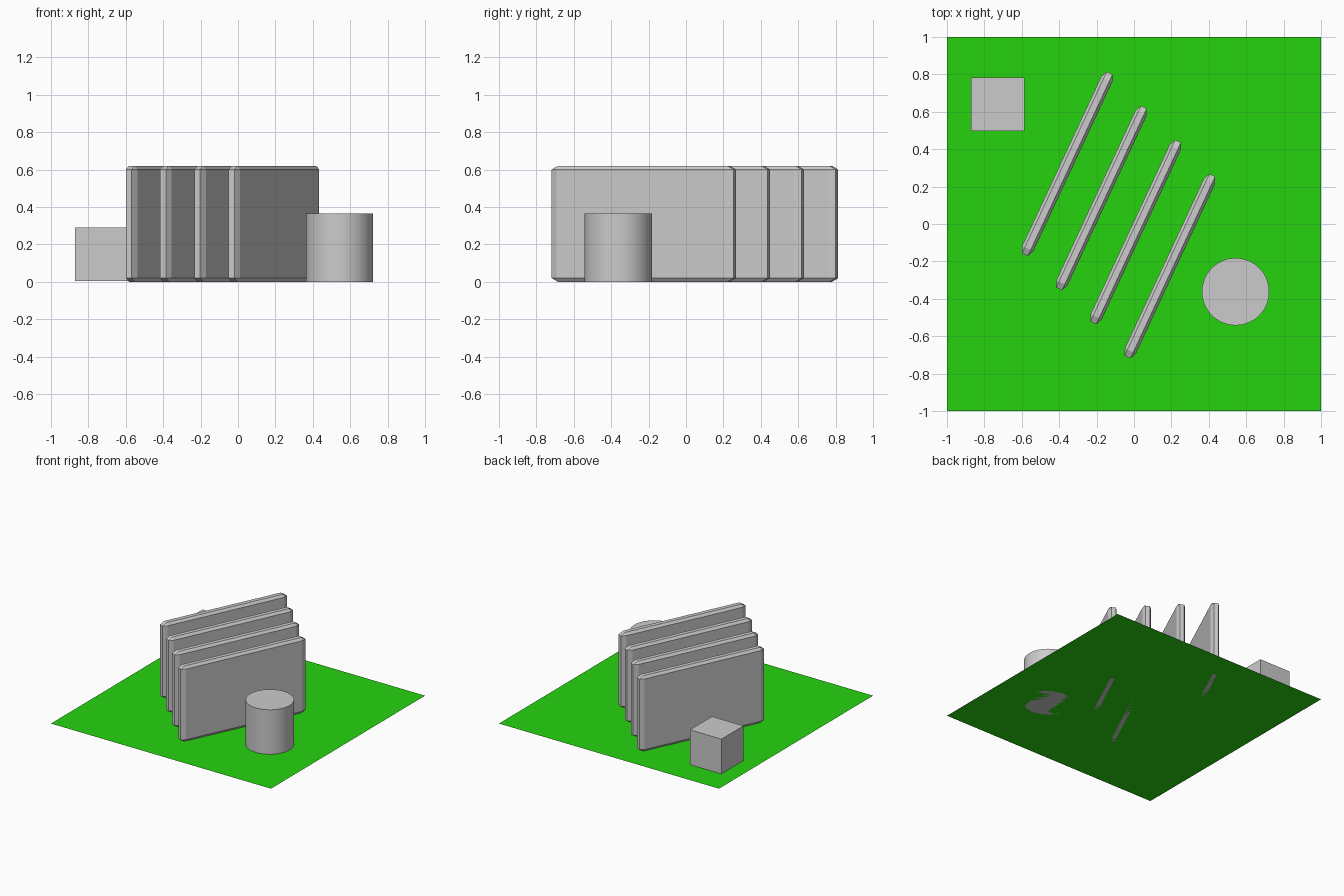
import bpy, bmesh, math
from mathutils import Matrix

if "Cube" in bpy.data.objects:
    bpy.data.objects.remove(bpy.data.objects["Cube"])


def add_object(name, bm):
    mesh = bpy.data.meshes.new(name)
    bm.to_mesh(mesh)
    bm.free()
    obj = bpy.data.objects.new(name, mesh)
    bpy.context.collection.objects.link(obj)
    return obj


def chamfered_slab(name, size, inset, location, angle):
    """Box whose chamfer has its own inset along each axis."""
    bm = bmesh.new()
    bmesh.ops.create_cube(bm, size=2)
    bmesh.ops.bevel(bm, geom=bm.edges[:], offset=0.5, segments=1, affect='EDGES')
    for v in bm.verts:
        for i in range(3):
            d = size[i] / 2 - (0 if abs(v.co[i]) > 0.75 else inset[i])
            v.co[i] = math.copysign(d, v.co[i])
    obj = add_object(name, bm)
    obj.location = location
    obj.rotation_euler.z = angle
    return obj


# Green base sheet
bm = bmesh.new()
bmesh.ops.create_grid(bm, x_segments=1, y_segments=1, size=1)
base = add_object("base_sheet", bm)
green = bpy.data.materials.new("green")
green.diffuse_color = (0.02, 0.65, 0.005, 1)
green.use_nodes = True
green.node_tree.nodes["Principled BSDF"].inputs["Base Color"].default_value = green.diffuse_color
base.data.materials.append(green)

# Four parallel upright slabs, stepped diagonally
for i in range(4):
    chamfered_slab(f"slab_{i + 1}", (0.066, 1.072, 0.62), (0.016, 0.036, 0.02),
                   (-0.357 + 0.183 * i, 0.321 - 0.182 * i, 0.31),
                   math.radians(-25))

# Cube at the back left
bm = bmesh.new()
bmesh.ops.create_cube(bm, size=0.286,
                      matrix=Matrix.Translation((-0.728, 0.641, 0.147)))
add_object("cube_block", bm)

# Cylinder at the front right
bpy.ops.mesh.primitive_cylinder_add(vertices=64, radius=0.18, depth=0.366,
                                    location=(0.543, -0.362, 0.183))
bpy.context.object.name = "cylinder_block"
bpy.ops.object.shade_smooth_by_angle(angle=math.radians(30))
